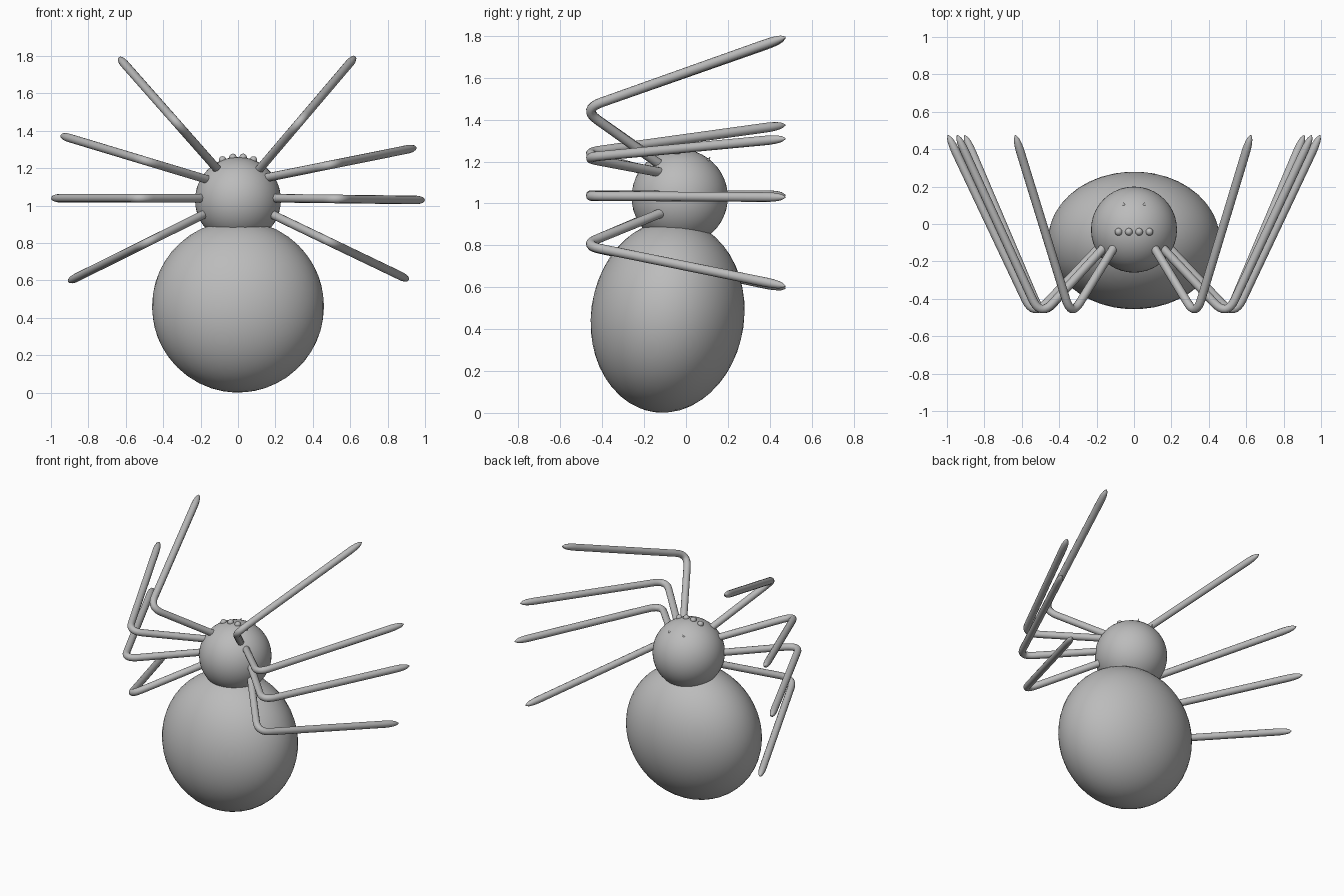
import bpy
from math import radians, sqrt
from mathutils import Vector

cube = bpy.data.objects.get("Cube")
if cube:
    bpy.data.objects.remove(cube, do_unlink=True)

grey = bpy.data.materials.new("plain grey")
grey.use_nodes = True
GREY = (0.5, 0.5, 0.5, 1)
grey.diffuse_color = GREY
grey.node_tree.nodes["Principled BSDF"].inputs["Base Color"].default_value = GREY

HEAD = Vector((0, -0.03, 1.03))
HEAD_R = 0.23
LEG_R = 0.023


def ball(name, centre, scale, subdivisions, tilt=0):
    bpy.ops.mesh.primitive_ico_sphere_add(subdivisions=subdivisions, radius=1,
                                          location=centre, rotation=(tilt, 0, 0))
    obj = bpy.context.object
    obj.name = name
    obj.scale = scale
    obj.data.materials.append(grey)
    bpy.ops.object.shade_smooth()
    return obj


def leg(name, base, tip, bend=0.43, fillet=0.1):
    """Tube from the head to a rounded knee and on to a tapered tip."""
    start = Vector((base[0], -0.13, base[1]))
    end = Vector((tip[0], 0.475, tip[1]))
    knee = start.lerp(end, bend)
    knee.y = -0.495
    a = knee + (start - knee).normalized() * fillet
    b = knee + (end - knee).normalized() * fillet
    path = [(start + (start - knee) * 0.08, 1)]
    for i in range(9):
        t = i / 8
        path.append((a.lerp(knee, t).lerp(knee.lerp(b, t), t), 1))
    back = (knee - end).normalized() * 0.12
    for i in range(7):
        t = i / 6
        path.append((end + back * (1 - t), max(0.12, sqrt(1 - t ** 2.5))))

    curve = bpy.data.curves.new(name, "CURVE")
    curve.dimensions = "3D"
    curve.bevel_depth = LEG_R
    curve.bevel_resolution = 4
    curve.use_fill_caps = True
    spline = curve.splines.new("POLY")
    spline.points.add(len(path) - 1)
    for point, (co, radius) in zip(spline.points, path):
        point.co = (*co, 1)
        point.radius = radius
    spline.use_smooth = True
    curve.materials.append(grey)
    obj = bpy.data.objects.new(name, curve)
    bpy.context.collection.objects.link(obj)
    bpy.ops.object.select_all(action="DESELECT")
    obj.select_set(True)
    bpy.context.view_layer.objects.active = obj
    bpy.ops.object.convert(target="MESH")
    bpy.ops.object.shade_smooth_by_angle(angle=radians(50))


# Body
ball("abdomen", (0, -0.088, 0.461), (0.46, 0.366, 0.462), 4, radians(-8))
ball("head", HEAD, (HEAD_R,) * 3, 4)

# Legs: base and tip as (x, z), the two sides posed slightly differently
left = [((0.11, 1.19), (0.625, 1.795)), ((0.155, 1.15), (0.95, 1.31)),
        ((0.19, 1.04), (0.995, 1.03)), ((0.19, 0.95), (0.91, 0.605))]
right = [((-0.11, 1.195), (-0.635, 1.79)), ((-0.165, 1.14), (-0.945, 1.375)),
         ((-0.19, 1.04), (-0.995, 1.04)), ((-0.18, 0.955), (-0.905, 0.595))]
for side, legs in (("left", left), ("right", right)):
    for number, (base, tip) in enumerate(legs, 1):
        leg(f"{side}_leg_{number}", base, tip)


def on_head(x, y):
    dx, dy = x - HEAD.x, y - HEAD.y
    return Vector((x, y, HEAD.z + sqrt(HEAD_R ** 2 - dx * dx - dy * dy)))


# Row of eyes across the top of the head
for number in range(4):
    x = (number - 1.5) * 0.055
    ball(f"eye_{number + 1}", on_head(x, -0.042), (0.02,) * 3, 3)

# Pair of small fangs behind the eyes
for side, x in (("left", 0.055), ("right", -0.055)):
    aim = Vector((0, 0.6, 0.8))
    bpy.ops.mesh.primitive_cone_add(vertices=16, radius1=0.01, radius2=0, depth=0.03,
                                    location=on_head(x, 0.105) + aim * 0.005,
                                    rotation=aim.to_track_quat("Z", "Y").to_euler())
    fang = bpy.context.object
    fang.name = f"{side}_fang"
    fang.data.materials.append(grey)
    bpy.ops.object.shade_smooth_by_angle()
